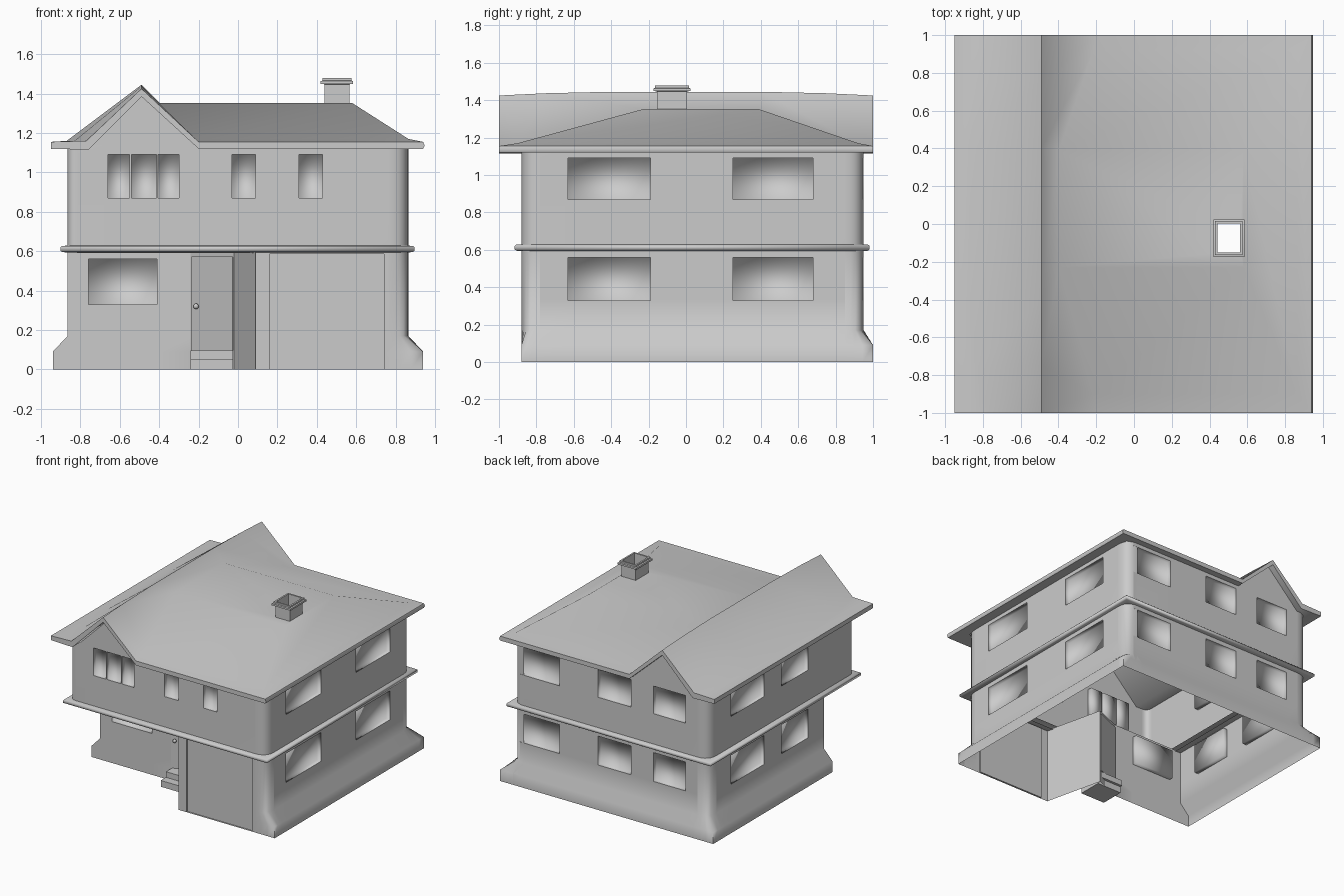
import bpy, bmesh, math
from mathutils import Vector

if "Cube" in bpy.data.objects:
    bpy.data.objects.remove(bpy.data.objects["Cube"])

grey = bpy.data.materials.new("plain_grey")
grey.use_nodes = True
grey.diffuse_color = (0.6, 0.6, 0.6, 1)
grey.node_tree.nodes["Principled BSDF"].inputs["Base Color"].default_value = (0.6, 0.6, 0.6, 1)


def finish(name, bm, angle=40, recalc=False):
    bmesh.ops.remove_doubles(bm, verts=bm.verts, dist=0.0005)
    if recalc:
        bmesh.ops.recalc_face_normals(bm, faces=bm.faces)
    mesh = bpy.data.meshes.new(name)
    bm.to_mesh(mesh)
    bm.free()
    mesh.materials.append(grey)
    obj = bpy.data.objects.new(name, mesh)
    bpy.context.collection.objects.link(obj)
    bpy.ops.object.select_all(action='DESELECT')
    obj.select_set(True)
    bpy.context.view_layer.objects.active = obj
    bpy.ops.object.shade_smooth_by_angle(angle=math.radians(angle))


def face(bm, *pts):
    return bm.faces.new([bm.verts.new(p) for p in pts])


def loft(bm, rings, closed=True, skip=()):
    """Join successive rings of points with quads."""
    for a, b in zip(rings, rings[1:]):
        n = len(a)
        for i in range(n if closed else n - 1):
            if i not in skip:
                j = (i + 1) % n
                face(bm, a[i], a[j], b[j], b[i])


# Recesses are gathered apart from the walls so that their rims stay crisp
windows, doors = bmesh.new(), bmesh.new()


def wall(bm, p, q, levels, holes=()):
    """Flat wall from p to q; each hole (a, b, z0, z1, depth) becomes a recess."""
    d = q - p
    axis = 0 if abs(d.x) > abs(d.y) else 1
    out = Vector((d.y, -d.x)).normalized()
    cut = [(*sorted(((a - p[axis]) / d[axis], (b - p[axis]) / d[axis])), z0, z1, dep)
           for a, b, z0, z1, dep in holes]
    ts = sorted({0.0, 1.0, *[h[0] for h in cut], *[h[1] for h in cut]})
    zs = sorted({*levels, *[h[2] for h in cut], *[h[3] for h in cut]})

    def at(t, z, dep=0):
        xy = p + d * t - out * dep
        return (xy.x, xy.y, z)

    for t0, t1 in zip(ts, ts[1:]):
        for z0, z1 in zip(zs, zs[1:]):
            tm, zm = (t0 + t1) / 2, (z0 + z1) / 2
            if not any(h[0] < tm < h[1] and h[2] < zm < h[3] for h in cut):
                face(bm, at(t0, z0), at(t1, z0), at(t1, z1), at(t0, z1))
    for t0, t1, z0, z1, dep in cut:
        rim = [(t0, z0), (t1, z0), (t1, z1), (t0, z1)]
        pocket = windows if dep > 0.03 else doors
        loft(pocket, [[at(*c) for c in rim], [at(*c, dep) for c in rim]])
        face(pocket, *[at(*c, dep) for c in rim])


def storey(bm, corners, levels, holes):
    """Closed run of walls with rounded corners; holes are listed per side."""
    pts = [Vector(c[:2]) for c in corners]
    arcs = []
    for i, c in enumerate(corners):
        a = pts[i] + (pts[i - 1] - pts[i]).normalized() * c[2]
        b = pts[i] + (pts[(i + 1) % len(pts)] - pts[i]).normalized() * c[2]
        arcs.append([a * (1 - t) ** 2 + pts[i] * 2 * t * (1 - t) + b * t * t
                     for t in [k / 6 for k in range(7)]] if c[2] else [pts[i]])
    for i, arc in enumerate(arcs):
        for a, b in zip(arc, arc[1:]):
            wall(bm, a, b, levels)
        wall(bm, arc[-1], arcs[(i + 1) % len(arcs)][0], levels, holes.get(i, ()))


# Window rows shared by both floors
low, high = (0.33, 0.56, 0.035), (0.87, 1.09, 0.035)
right_spans = [(-0.63, -0.19), (0.25, 0.68)]
back_spans = [(0.45, 0.80), (-0.18, 0.11), (-0.66, -0.38)]
left_spans = [(0.25, 0.67), (-0.30, 0.03)]
front_spans = [(-0.66, -0.55), (-0.54, -0.415), (-0.405, -0.30), (-0.03, 0.09), (0.31, 0.43)]


def row(spans, band):
    return [(*s, *band) for s in spans]


# Ground floor with an angled porch door and a garage door
bm = bmesh.new()
corners = [(-0.865, -0.5, 0), (-0.24, -0.5, 0), (-0.02, -0.41, 0), (0.09, -0.88, 0),
           (0.865, -0.88, 0.1), (0.865, 0.95, 0.1), (-0.865, 0.95, 0.1)]
storey(bm, corners, [0, 0.09, 0.17, 0.6],
       {0: row([(-0.76, -0.41)], low),
        1: [(-0.235, -0.025, 0.095, 0.57, 0.01)],
        3: [(0.16, 0.74, 0, 0.585, 0.015)],
        4: row(right_spans, low), 5: row(back_spans, low), 6: row(left_spans, low)})

# Flared foot: the rounded corners spread out to a square base
for v in bm.verts:
    flare = min(1, max(0, (0.17 - v.co.z) / 0.08))
    dx = max(0, (abs(v.co.x) - 0.765) / 0.1)
    dy = max(0, (v.co.y - 0.85) / 0.1, (-0.78 - v.co.y) / 0.1)
    m = max(dx, dy)
    if dx > 0.001:
        v.co.x += flare * (math.copysign(0.765 + 0.175 * dx / m, v.co.x) - v.co.x)
    if dy > 0.001:
        target = 0.85 + 0.15 * dy / m if v.co.y > 0 else -0.78 - 0.1 * dy / m
        v.co.y += flare * (target - v.co.y)
finish("ground_floor_walls", bm, 60)

# Upper floor with gable ends
bm = bmesh.new()
storey(bm, [(-0.865, -0.88, 0.05), (0.865, -0.88, 0.1), (0.865, 0.95, 0.1), (-0.865, 0.95, 0.1)],
       [0.6, 1.14],
       {0: row(front_spans, high), 1: row(right_spans, high),
        2: row(back_spans, high), 3: row(left_spans, high)})
face(bm, (-0.77, -0.88, 1.14), (-0.21, -0.88, 1.14), (-0.49, -0.88, 1.41))
face(bm, (-0.21, 0.95, 1.14), (-0.77, 0.95, 1.14), (-0.49, 0.95, 1.41))
finish("upper_floor_walls", bm)

finish("window_recesses", windows, 180)
finish("door_panels", doors, 30)

# Ceiling over the porch, under the overhanging floor
bm = bmesh.new()
face(bm, (-0.865, -0.88, 0.6), *[(x, y, 0.6) for x, y, r in corners[:4]])
finish("porch_ceiling", bm)


# Moulding between the floors
def rect(x0, x1, y0, y1, z):
    return [(x0, y0, z), (x1, y0, z), (x1, y1, z), (x0, y1, z)]


bm = bmesh.new()
loft(bm, [rect(-0.865 - o, 0.86 + o, -0.88 - o, 0.945 + o, z) for o, z in
          [(-0.05, 0.592), (0.025, 0.595), (0.037, 0.602), (0.037, 0.62), (0.03, 0.627), (-0.05, 0.63)]])
finish("belt_moulding", bm, 70)

# Gable roof running front to back, bowed slightly at mid length
bm = bmesh.new()
sections = []
for y, bow in [(-1, 0), (-0.75, 0.6), (-0.4, 1), (0.4, 1), (0.75, 0.6), (1, 0)]:
    top = [(-0.95, 1.155), (-0.77 - 0.1 * bow, 1.16), (-0.49, 1.425 + 0.02 * bow), (-0.2, 1.155)]
    under = [(-0.2, 1.12), (-0.49, 1.385), (-0.76, 1.115), (-0.95, 1.12)]
    sections.append([(x, y, z) for x, z in top + under])
loft(bm, sections, skip=(2, 3))
for s in (sections[0], sections[-1]):
    for i in range(3):
        face(bm, s[i], s[i + 1], s[6 - i], s[7 - i])

# Hipped roof, sharing two valleys with the gable's inner slope
rings = []
for front, right, back, z in [(-0.86, 0.85, 0.93, 1.12), (-1, 0.94, 1, 1.12), (-1, 0.948, 1, 1.135),
                              (-1, 0.94, 1, 1.155), (-0.9, 0.865, 0.92, 1.17), (-0.23, 0.58, 0.39, 1.352)]:
    left = -0.2 - max(0, z - 1.155)
    rings.append([(left, front, z), (right, front, z), (right, back, z), (left, back, z)])
loft(bm, rings, closed=False)
valley = [r[0] for r in rings[3:]] + [r[3] for r in reversed(rings[3:])]
loft(bm, [[s[2] for s in sections], valley], closed=False)
shaft = (0.44, 0.565, -0.155, 0.005)
loft(bm, [rings[-1], rect(*shaft, 1.352)])
finish("roof", bm, 55, True)

# Open chimney with a stepped cap
bm = bmesh.new()
x0, x1, y0, y1 = shaft
loft(bm, [rect(x0 - o, x1 + o, y0 - o, y1 + o, z) for o, z in
          [(0, 1.34), (0, 1.447), (0.02, 1.449), (0.02, 1.463), (0.01, 1.466),
           (0.01, 1.478), (-0.003, 1.478), (-0.003, 1.345)]])
finish("chimney", bm, 30)


# Porch steps
def box(name, x0, x1, y0, y1, z0, z1):
    bm = bmesh.new()
    a, b = rect(x0, x1, y0, y1, z0), rect(x0, x1, y0, y1, z1)
    loft(bm, [a, b])
    face(bm, *b)
    face(bm, *reversed(a))
    finish(name, bm, 30)


box("lower_step", -0.24, -0.025, -0.63, -0.44, 0, 0.05)
box("upper_step", -0.24, -0.025, -0.565, -0.42, 0.05, 0.095)

# Door knob
bm = bmesh.new()
bmesh.ops.create_uvsphere(bm, u_segments=12, v_segments=8, radius=0.014)
bmesh.ops.translate(bm, verts=bm.verts, vec=(-0.213, -0.495, 0.32))
finish("door_knob", bm, 60)
